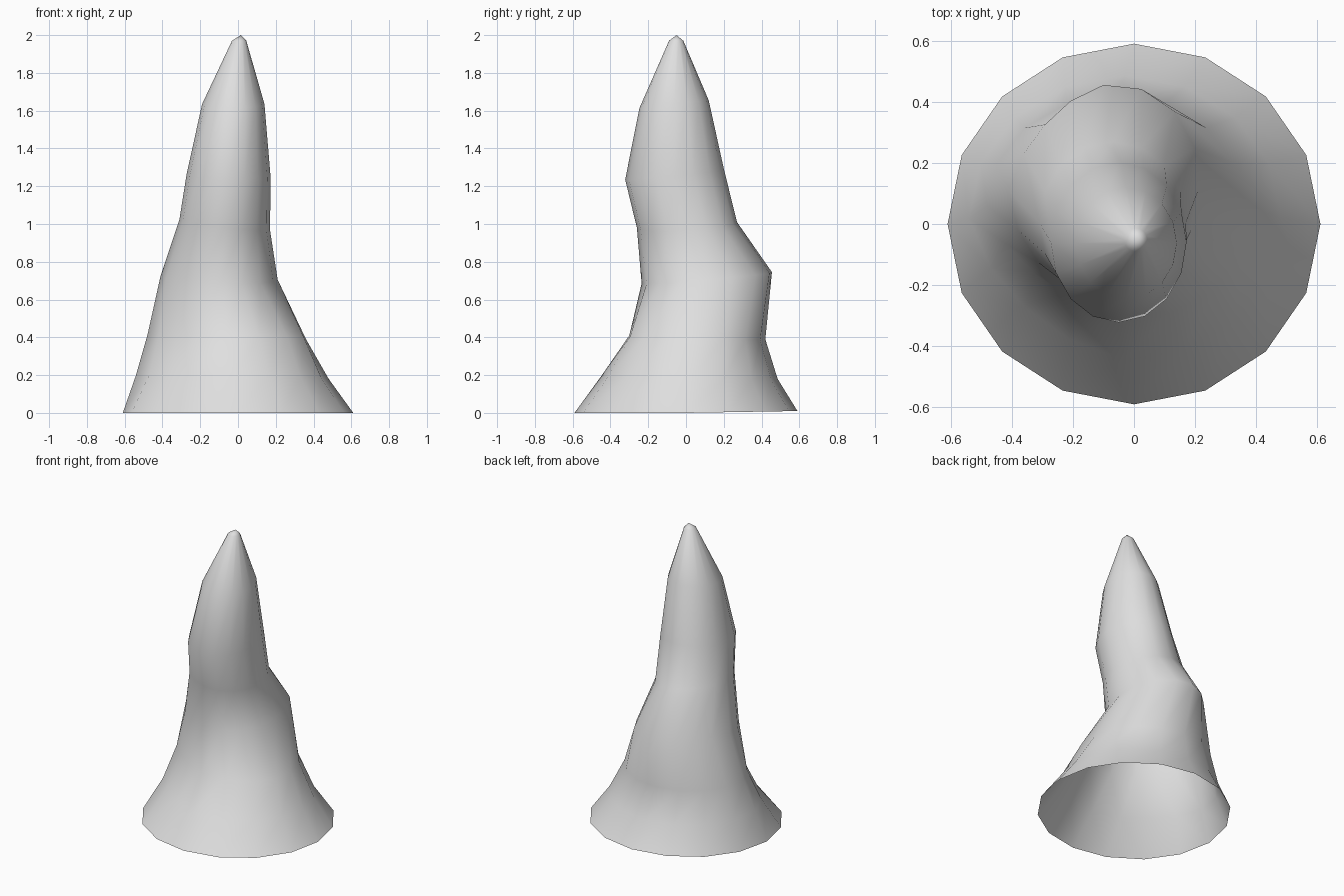
import bpy
import bmesh
from math import cos, sin, tau

cube = bpy.data.objects.get("Cube")
if cube:
    bpy.data.objects.remove(cube, do_unlink=True)

SIDES = 16
ROUND = (0, 0, 0, 0)

# Cross-sections: centre x, y, z, radius x, y, tilt along x and y,
# then bulge or dent at the back-left, back-right, front-right, front-left
RINGS = [
    (0.00, 0.00, 0.00, 0.61, 0.59, 0.00, 0.01, ROUND),
    (-0.03, 0.02, 0.19, 0.51, 0.465, -0.01, -0.01, (0, 0, -0.05, 0)),
    (-0.06, 0.06, 0.40, 0.42, 0.36, -0.01, -0.01, (0, 0, -0.045, 0.035)),
    (-0.10, 0.11, 0.715, 0.31, 0.345, -0.01, 0.03, (0.02, -0.04, -0.01, 0)),
    (-0.07, 0.005, 0.995, 0.24, 0.265, -0.03, 0.015, ROUND),
    (-0.05, -0.06, 1.26, 0.222, 0.262, -0.005, 0.025, ROUND),
    (-0.025, -0.063, 1.635, 0.165, 0.183, 0.00, 0.02, ROUND),
    (0.006, -0.052, 1.97, 0.038, 0.038, 0.00, 0.00, ROUND),
]
TIP = (0.015, -0.05, 2.0)

# Rock spire: an open-bottomed skin lofted through the cross-sections
bm = bmesh.new()
loops = []
for cx, cy, cz, rx, ry, tilt_x, tilt_y, bulges in RINGS:
    loop = []
    for i in range(SIDES):
        angle = tau * i / SIDES
        c, s = cos(angle), sin(angle)
        push = bulges[4 * i // SIDES] * abs(sin(2 * angle))
        z = max(0, cz + tilt_x * c + tilt_y * s)
        loop.append(bm.verts.new((cx + (rx + push) * c, cy + (ry + push) * s, z)))
    loops.append(loop)
for low, high in zip(loops, loops[1:]):
    for i in range(SIDES):
        j = (i + 1) % SIDES
        bm.faces.new((low[i], low[j], high[j], high[i]))

# Pointed tip
tip = bm.verts.new(TIP)
for i in range(SIDES):
    bm.faces.new((loops[-1][i], loops[-1][(i + 1) % SIDES], tip))
for face in bm.faces:
    face.smooth = True

mesh = bpy.data.meshes.new("rock_spire")
bm.to_mesh(mesh)
bm.free()
spire = bpy.data.objects.new("rock_spire", mesh)
bpy.context.collection.objects.link(spire)

# Plain grey stone
stone = bpy.data.materials.new("grey_stone")
stone.use_nodes = True
grey = (0.74, 0.74, 0.74, 1)
stone.diffuse_color = grey
stone.node_tree.nodes["Principled BSDF"].inputs["Base Color"].default_value = grey
mesh.materials.append(stone)
